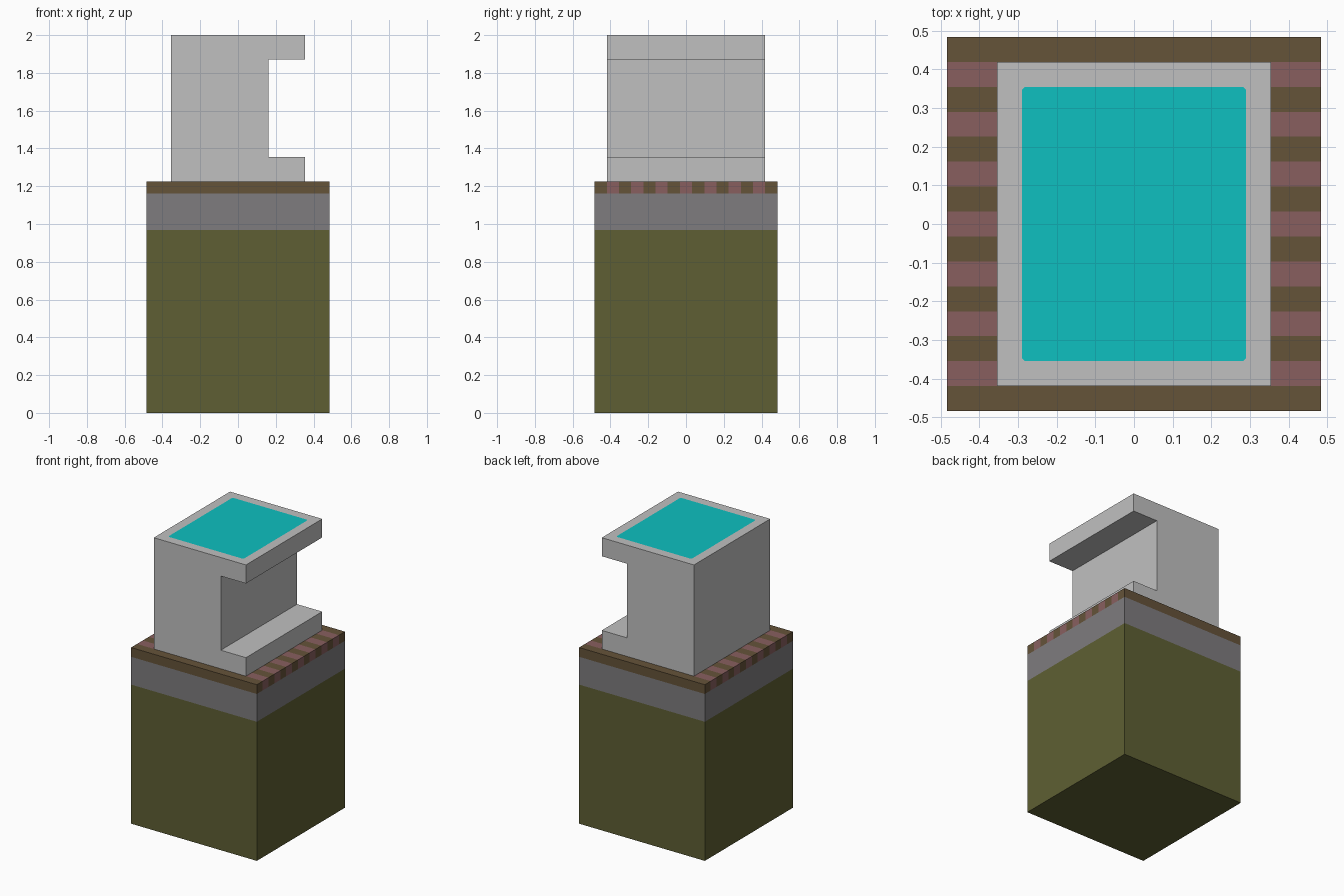
import bpy
import bmesh
from mathutils import Vector

cube = bpy.data.objects.get("Cube")
if cube:
    bpy.data.objects.remove(cube, do_unlink=True)

U = 2 / 31  # the whole model sits on a grid 31 units tall


def linear(c):
    c /= 255
    return c / 12.92 if c <= 0.04045 else ((c + 0.055) / 1.055) ** 2.4


def material(name, rgb):
    colour = (*[linear(c) for c in rgb], 1)
    mat = bpy.data.materials.new(name)
    mat.diffuse_color = colour
    mat.use_nodes = True
    shader = next(n for n in mat.node_tree.nodes if n.type == 'BSDF_PRINCIPLED')
    shader.inputs["Base Color"].default_value = colour
    shader.inputs["Roughness"].default_value = 0.8
    return mat


olive = material("olive", (94, 95, 51))
mid_grey = material("mid grey", (126, 124, 126))
brown = material("brown", (101, 83, 57))
dusty_pink = material("dusty pink", (136, 95, 95))
light_grey = material("light grey", (192, 192, 192))
cyan = material("cyan", (14, 192, 192))


def prism(bm, profile, half_depth):
    """Extrude a front profile (x, z in grid units) from front to back."""
    front = bm.faces.new([bm.verts.new((x * U, -half_depth * U, z * U)) for x, z in profile])
    new = bmesh.ops.extrude_face_region(bm, geom=[front], use_keep_orig=True)["geom"]
    verts = [v for v in new if isinstance(v, bmesh.types.BMVert)]
    bmesh.ops.translate(bm, verts=verts, vec=(0, 2 * half_depth * U, 0))
    bmesh.ops.recalc_face_normals(bm, faces=bm.faces)


def finish(bm, name, mats):
    mesh = bpy.data.meshes.new(name)
    bm.to_mesh(mesh)
    bm.free()
    for mat in mats:
        mesh.materials.append(mat)
    obj = bpy.data.objects.new(name, mesh)
    bpy.context.collection.objects.link(obj)


def cut(bm, faces, co, normal):
    geom = list({g for f in faces for g in (f, *f.edges, *f.verts)})
    bmesh.ops.bisect_plane(bm, geom=geom, plane_co=co, plane_no=normal)


# Layered base block: olive body, grey band, striped cap
bm = bmesh.new()
prism(bm, [(-7.5, 0), (7.5, 0), (7.5, 19), (-7.5, 19)], 7.5)
for z in (15, 18):
    cut(bm, bm.faces, (0, 0, z * U), (0, 0, 1))
for i in range(1, 15):
    cap = [f for f in bm.faces if f.calc_center_median().z > 18.2 * U]
    cut(bm, cap, (0, (i - 7.5) * U, 0), (0, 1, 0))
for f in bm.faces:
    c = f.calc_center_median() / U
    if c.z < 15:
        f.material_index = 0
    elif c.z < 18:
        f.material_index = 1
    else:
        # every second strip across the depth is pink, front and back stay brown
        strip = int(c.y + 7.5)
        f.material_index = 3 if strip % 2 == 1 and abs(f.normal.y) < 0.5 else 2
finish(bm, "layered_base", [olive, mid_grey, brown, dusty_pink])

# Upper housing: C-shaped profile with a recess along its right side
bm = bmesh.new()
prism(bm, [(-5.5, 19), (5.5, 19), (5.5, 21), (2.5, 21),
           (2.5, 29), (5.5, 29), (5.5, 31), (-5.5, 31)], 6.5)

# Cyan panel inset in the top, with slightly clipped corners
top = max(bm.faces, key=lambda f: f.calc_center_median().z)
bmesh.ops.inset_individual(bm, faces=[top], thickness=U, use_even_offset=True)
corners = [v for v in bm.verts
           if v.co.z > 30.9 * U and abs(v.co.x) < 5 * U and abs(v.co.y) < 6 * U]
bmesh.ops.bevel(bm, geom=corners, offset=0.008, segments=1, affect='VERTICES')
bm.normal_update()
centre = Vector((0, 0, 31 * U))
for f in bm.faces:
    f.material_index = 1 if (f.calc_center_median() - centre).length < 0.02 else 0
finish(bm, "upper_housing", [light_grey, cyan])
